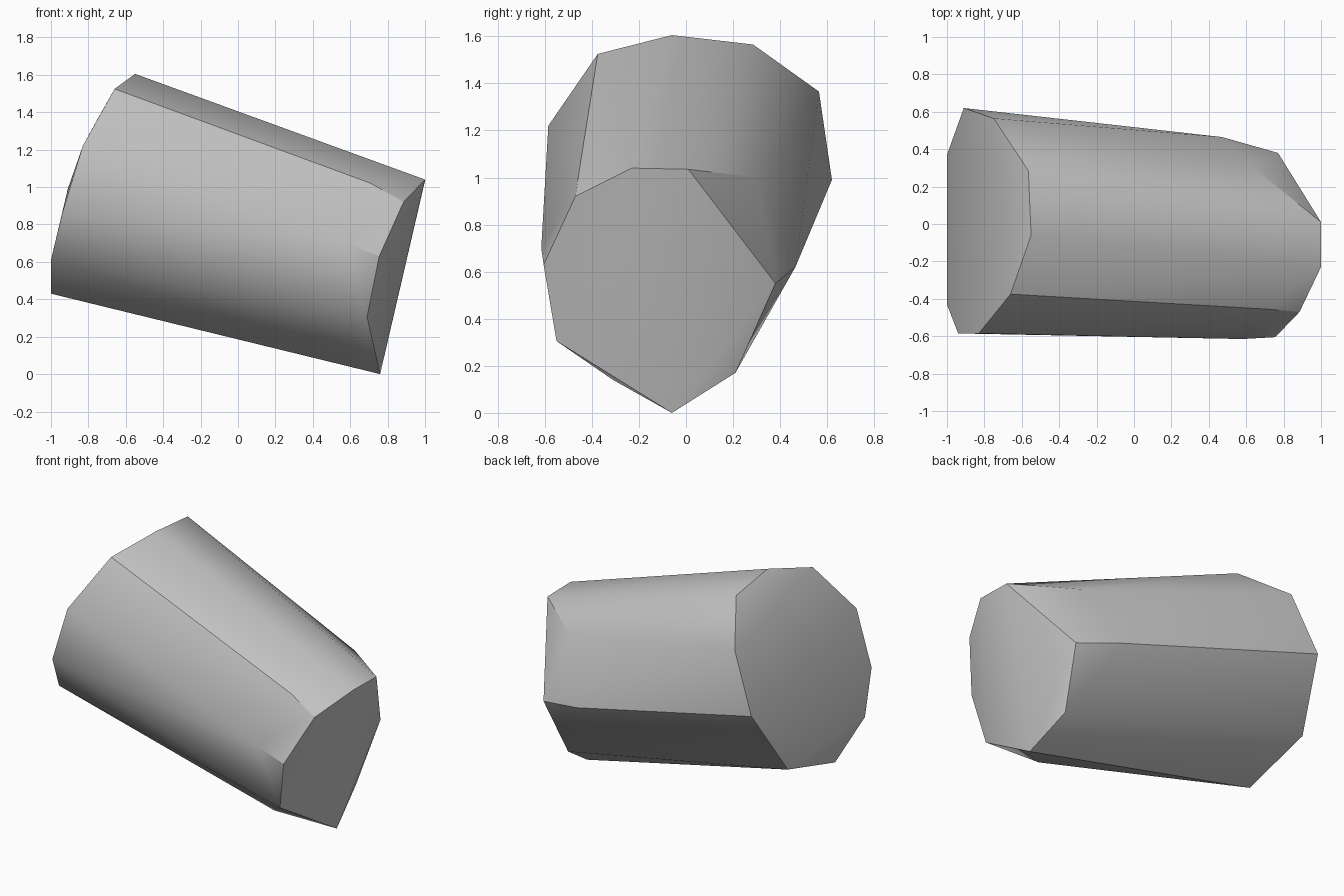
import bpy
import bmesh
import math

default_cube = bpy.data.objects.get("Cube")
if default_cube:
    bpy.data.objects.remove(default_cube, do_unlink=True)


def make_material(name, colour):
    material = bpy.data.materials.new(name)
    material.use_nodes = True
    material.diffuse_color = colour
    shader = next(n for n in material.node_tree.nodes if n.type == "BSDF_PRINCIPLED")
    shader.inputs["Base Color"].default_value = colour
    return material


def make_hull(name, corner_groups, material):
    """Wrap groups of corner points in one closed convex skin."""
    bm = bmesh.new()
    for group in corner_groups:
        for corner in group:
            bm.verts.new(corner)
    result = bmesh.ops.convex_hull(bm, input=list(bm.verts), use_existing_faces=False)
    leftovers = set(result["geom_interior"]) | set(result["geom_unused"])
    unused_verts = [item for item in leftovers if isinstance(item, bmesh.types.BMVert)]
    if unused_verts:
        bmesh.ops.delete(bm, geom=unused_verts, context="VERTS")
    bmesh.ops.recalc_face_normals(bm, faces=list(bm.faces))

    mesh = bpy.data.meshes.new(name)
    bm.to_mesh(mesh)
    bm.free()
    mesh.materials.append(material)
    body = bpy.data.objects.new(name, mesh)
    bpy.context.collection.objects.link(body)
    return body


# Broad raised end, going round from its top corner
broad_end = [
    (-.55, -.06, 1.605), (-.565, .285, 1.565), (-.75, .565, 1.365),
    (-.91, .62, .99), (-1, .37, .57), (-1, -.12, .43),
    (-1, -.43, .61), (-.94, -.585, .86), (-.83, -.585, 1.22),
    (-.66, -.375, 1.525),
]

# Narrow lowered end, going round from its top corner
narrow_end = [
    (1, -.23, 1.04), (1, .01, 1.035), (.77, .38, .55), (.71, .21, .17),
    (.76, -.06, 0), (.69, -.55, .305), (.755, -.605, .63), (.885, -.47, .92),
]

# Shoulder corners just behind the narrow end
shoulder = [
    (.71, -.455, 1.02), (.64, .3, 1), (.47, .465, .62),
    (.48, -.31, .14), (.58, -.615, .7),
]

stone_grey = make_material("stone grey", (.55, .55, .55, 1))
stone = make_hull("tapered_stone", (broad_end, narrow_end, shoulder), stone_grey)

# Soft shading across shallow facets, crisp rims at both ends
bpy.ops.object.select_all(action="DESELECT")
stone.select_set(True)
bpy.context.view_layer.objects.active = stone
bpy.ops.object.shade_smooth_by_angle(angle=math.radians(30))
